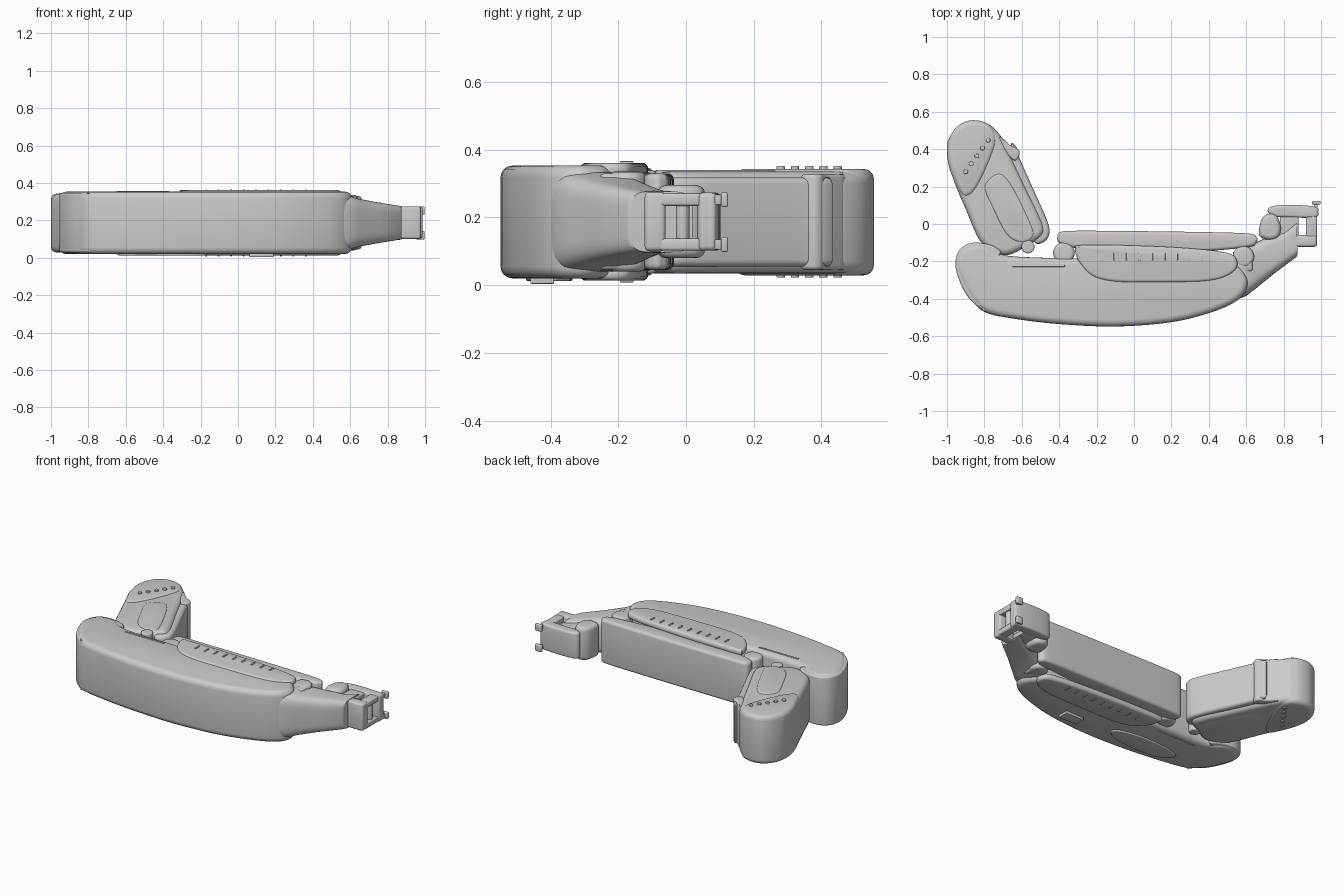
import bpy, bmesh, math
from mathutils import Vector

if "Cube" in bpy.data.objects:
    bpy.data.objects.remove(bpy.data.objects["Cube"])

ZC = 0.187  # mid-plane height


def finish(name, bm):
    bmesh.ops.recalc_face_normals(bm, faces=bm.faces)
    me = bpy.data.meshes.new(name)
    bm.to_mesh(me)
    bm.free()
    ob = bpy.data.objects.new(name, me)
    bpy.context.collection.objects.link(ob)
    bpy.ops.object.select_all(action='DESELECT')
    ob.select_set(True)
    bpy.context.view_layer.objects.active = ob
    bpy.ops.object.shade_smooth_by_angle(angle=math.radians(35))
    return ob


def spline(pts, n):
    """Closed Catmull-Rom curve through the points."""
    p = [Vector(q) for q in pts]
    out = []
    for i in range(len(p)):
        a, b, c, d = (p[(i + k) % len(p)] for k in (-1, 0, 1, 2))
        for j in range(n):
            t = j / n
            out.append(0.5 * (2 * b + (c - a) * t + (2 * a - 5 * b + 4 * c - d) * t * t
                              + (3 * b - a - 3 * c + d) * t ** 3))
    return out


def skin(name, rings):
    bm = bmesh.new()
    vs = [[bm.verts.new(v) for v in r] for r in rings]
    for a, b in zip(vs, vs[1:]):
        for i in range(len(a)):
            j = (i + 1) % len(a)
            bm.faces.new((a[i], a[j], b[j], b[i]))
    bm.faces.new(vs[0])
    bm.faces.new(vs[-1])
    return finish(name, bm)


def slab(name, pts, z0, z1, r=0.02, n=5, rz=None):
    """Smooth outline extruded in z with rounded rims."""
    rz = rz or r
    o = spline(pts, n)
    m = len(o)
    area = sum(o[i].x * o[(i + 1) % m].y - o[(i + 1) % m].x * o[i].y for i in range(m))
    s = 1 if area > 0 else -1
    nrm = []
    for i in range(m):
        t = (o[(i + 1) % m] - o[i - 1]).normalized()
        nrm.append(Vector((-t.y, t.x)) * s)
    angs = [math.pi / 2 * k / 4 for k in range(5)]
    steps = [(r * (1 - math.sin(a)), z0 + rz * (1 - math.cos(a))) for a in angs]
    # bottom rim runs from flat cap outward, then mirrored at the top
    steps += [(d, z1 - (z - z0)) for d, z in reversed(steps)]
    return skin(name, [[(*(q + w * d), z) for q, w in zip(o, nrm)] for d, z in steps])


def box(name, x0, x1, y0, y1, z0, z1, bev=0.012, rot=0):
    bm = bmesh.new()
    bmesh.ops.create_cube(bm, size=1)
    c, s = math.cos(rot), math.sin(rot)
    for v in bm.verts:
        x, y = v.co.x * (x1 - x0), v.co.y * (y1 - y0)
        v.co = ((x0 + x1) / 2 + x * c - y * s, (y0 + y1) / 2 + x * s + y * c,
                (z0 + z1) / 2 + v.co.z * (z1 - z0))
    bmesh.ops.bevel(bm, geom=bm.edges[:], offset=bev, segments=3, profile=0.5, affect='EDGES')
    return finish(name, bm)


def rod(name, x, y, rad, z0, z1, bev=0.008):
    pts = [(x + rad * math.cos(k * math.pi / 4), y + rad * math.sin(k * math.pi / 4)) for k in range(8)]
    return slab(name, pts, z0, z1, bev, 3)


def both(fn, name, *a, lo, hi, **k):
    """Make a part above and its mirror below the mid-plane."""
    fn(name + "_top", *a, lo, hi, **k)
    fn(name + "_bottom", *a, 2 * ZC - hi, 2 * ZC - lo, **k)


# Curved main body
slab("main_body", [(-.955, -.21), (-.93, -.14), (-.87, -.105), (-.79, -.11), (-.7, -.165),
                   (-.5, -.18), (-.25, -.185), (0, -.19), (.3, -.19), (.52, -.21), (.595, -.27),
                   (.605, -.34), (.55, -.41), (.42, -.47), (.2, -.525), (-.1, -.548), (-.4, -.535),
                   (-.65, -.505), (-.8, -.47), (-.88, -.39), (-.935, -.29)], .02, .353, .035)
# Rounded end cap at the hinge end
slab("hinge_end_cap", [(-.955, -.21), (-.93, -.135), (-.86, -.1), (-.76, -.115), (-.71, -.16),
                       (-.8, -.19), (-.86, -.27), (-.85, -.37), (-.79, -.47), (-.88, -.4),
                       (-.935, -.3)], .028, .346, .012)

# Tapered nose arm, lofted between rounded rectangles
rings = []
for a, b, hz in [((.545, -.405), (.53, -.15), .148), ((.6, -.385), (.58, -.13), .146),
                 ((.645, -.35), (.63, -.11), .13), ((.75, -.265), (.69, -.08), .112),
                 ((.87, -.175), (.80, -.04), .093), ((.875, -.165), (.87, .02), .09)]:
    a, b = Vector(a), Vector(b)
    ring = []
    for k in range(40):
        t = 2 * math.pi * k / 40
        u, v = (math.copysign(abs(f) ** .45, f) for f in (math.cos(t), math.sin(t)))
        ring.append((*((a + b) / 2 + (b - a) / 2 * u), ZC + hz * v))
    rings.append(ring)
skin("nose_arm", rings)

# Inner lever and its hinge knuckles
slab("inner_lever", [(-.41, -.07), (-.39, -.042), (-.3, -.036), (0, -.038), (.3, -.042),
                     (.6, -.05), (.655, -.07), (.655, -.1), (.6, -.125), (.3, -.15), (0, -.15),
                     (-.3, -.13), (-.395, -.105)], .045, .33, .018)
for i, (x, y) in enumerate([(-.375, -.155), (.585, -.175)]):
    rod(f"lever_knuckle_{i}", x, y, .058, .04, .335, .02)
    box(f"knuckle_link_{i}", x - .05, x + .05, y - .08, y + .02, .045, .33, .015)

# Side plates with rib ticks
plate = [(-.315, -.135), (-.28, -.113), (0, -.115), (.3, -.13), (.5, -.155), (.55, -.195),
         (.54, -.25), (.47, -.29), (.35, -.31), (.1, -.313), (-.1, -.31), (-.22, -.28), (-.29, -.21)]
both(slab, "side_plate", plate, lo=.32, hi=.361, r=.018)
for i in range(9):
    x = -.17 + i * .0665
    both(box, f"plate_rib_{i}", x - .005, x + .005, -.195, -.155, lo=.352, hi=.366, bev=.002)
# Seam strips and underside pads
both(box, "seam_strip", -.65, -.37, -.229, -.219, lo=.348, hi=.357, bev=.002)
slab("underside_pad", [(-.64, -.38), (-.55, -.46), (-.35, -.47), (-.2, -.44), (-.17, -.38),
                       (-.3, -.34), (-.5, -.34)], .012, .03, .006)
box("underside_tab", .06, .19, -.46, -.39, .004, .03, .003)

# Angled grip
slab("grip_shell", [(-1, .4), (-.98, .475), (-.93, .53), (-.86, .553), (-.78, .535), (-.72, .48),
                    (-.67, .39), (-.58, .2), (-.49, .01), (-.49, -.06), (-.56, -.11), (-.67, -.165),
                    (-.76, -.145), (-.83, -.08), (-.9, .08), (-.97, .25)], .035, .335, .035)
slab("grip_inner_strip", [(-.66, .42), (-.625, .405), (-.615, .36), (-.54, .19), (-.465, .02),
                          (-.452, -.05), (-.48, -.095), (-.53, -.1), (-.56, 0), (-.65, .2)],
     .055, .318, .02)
slab("grip_collar", [(-.72, .47), (-.66, .42), (-.62, .4), (-.612, .37), (-.64, .34), (-.7, .4)],
     .045, .328, .012)
both(slab, "grip_pad", [(-.8, .2), (-.73, .27), (-.66, .22), (-.55, 0), (-.54, -.07), (-.6, -.1),
                        (-.68, -.06), (-.75, .07)], lo=.31, hi=.34, r=.015)
# Teardrop end cap with dots
slab("grip_end_cap", [(-1, .4), (-.98, .475), (-.93, .533), (-.86, .555), (-.78, .535),
                      (-.735, .47), (-.75, .38), (-.82, .22), (-.875, .15), (-.92, .155),
                      (-.96, .23), (-.99, .31)], .029, .343, .03)
for i in range(5):
    both(rod, f"cap_dot_{i}", -.9 + .03 * i, .28 + .042 * i, .0125, lo=.33, hi=.352, bev=.003)
rod("grip_pivot_pin", -.567, -.122, .035, .035, .338)

# Tip: back slab, front jaw, cross bars, pins and knuckle
slab("tip_knuckle", [(.67, -.06), (.68, .02), (.72, .055), (.765, .04), (.785, -.02), (.77, -.07),
                     (.72, -.085)], .08, .295, .025)
slab("tip_back_slab", [(.715, .07), (.74, .095), (.85, .102), (.97, .092), (.985, .065),
                       (.97, .035), (.85, .035), (.75, .04)], .102, .273, .014)
box("tip_front_jaw", .865, .978, -.122, -.06, .1, .275, .014)
for z in (.12, .252):
    box("tip_cross_bar", .92, .978, -.08, .06, z - .018, z + .018, .008)
    box("tip_side_link", .78, .88, -.06, .06, z - .014, z + .014, .006)
    box("tip_pin", .952, .998, .104, .124, z - .022, z + .022, .006)
    box("tip_pin_post", .962, .982, .05, .112, z - .015, z + .015, .004)
rod("tip_roller", .95, -.01, .02, .11, .265)
